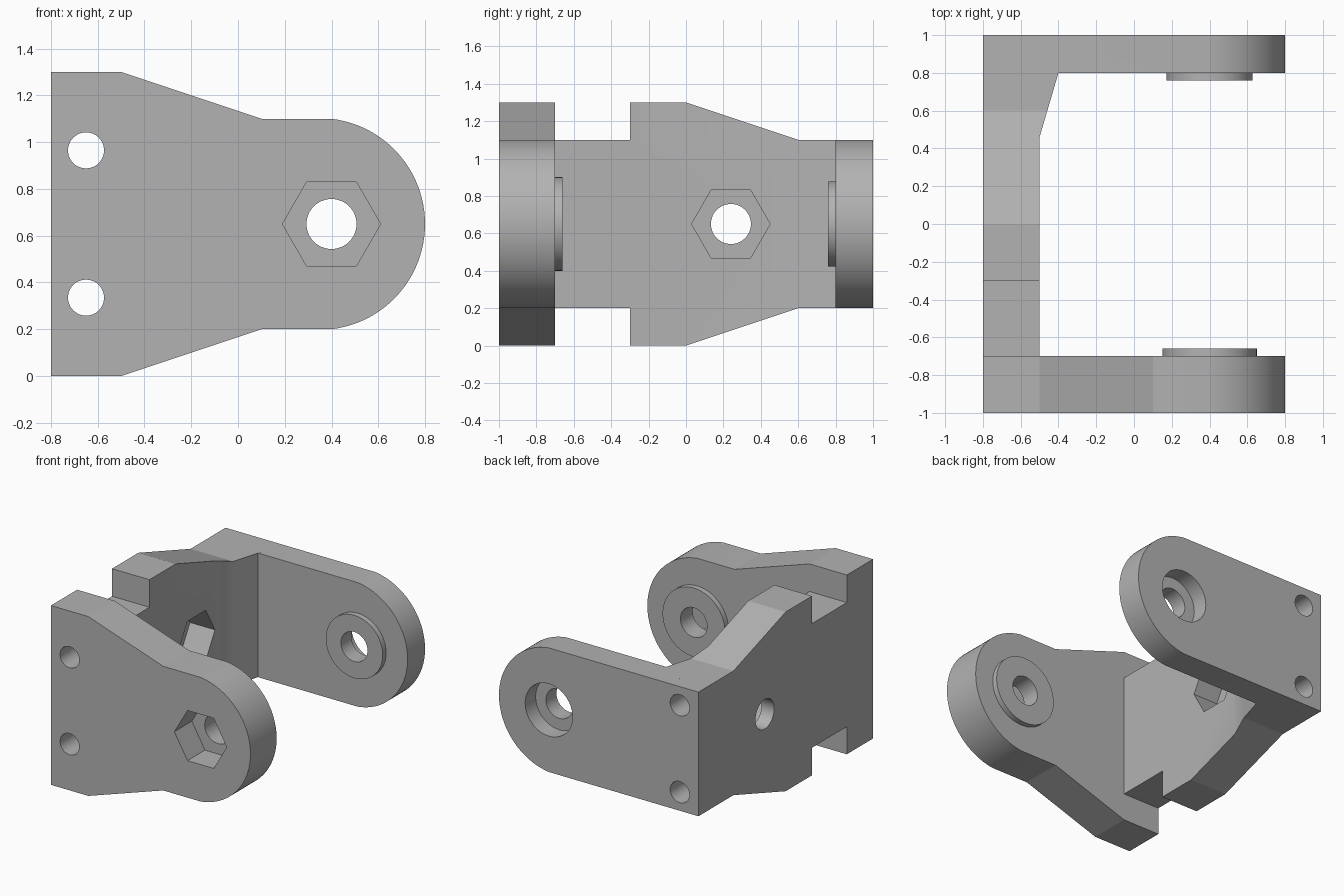
import bpy, bmesh
from math import pi, sin, cos, atan2

cube = bpy.data.objects.get("Cube")
if cube:
    bpy.data.objects.remove(cube, do_unlink=True)

MID = 0.65                  # height of the symmetry plane
PIN_X, NUT_Y = 0.4, 0.24    # hole centres in the plates and the wall
BORE, HEX = 0.107, 0.21

grey = bpy.data.materials.new("mid grey")
grey.use_nodes = True
tone = (0.45, 0.45, 0.45, 1)
grey.diffuse_color = tone
grey.node_tree.nodes["Principled BSDF"].inputs["Base Color"].default_value = tone


def prism(name, points, axis, start, end):
    """Extrude a 2D outline along an axis."""
    place = {"X": lambda u, v, t: (t, u, v),
             "Y": lambda u, v, t: (u, t, v),
             "Z": lambda u, v, t: (u, v, t)}[axis]
    bm = bmesh.new()
    lo = [bm.verts.new(place(u, v, start)) for u, v in points]
    hi = [bm.verts.new(place(u, v, end)) for u, v in points]
    bm.faces.new(lo)
    bm.faces.new(hi)
    n = len(points)
    for i in range(n):
        j = (i + 1) % n
        bm.faces.new((lo[i], lo[j], hi[j], hi[i]))
    bmesh.ops.recalc_face_normals(bm, faces=bm.faces)
    mesh = bpy.data.meshes.new(name)
    bm.to_mesh(mesh)
    bm.free()
    mesh.materials.append(grey)
    obj = bpy.data.objects.new(name, mesh)
    bpy.context.collection.objects.link(obj)
    return obj


def ring(u, v, radius, sides=48):
    return [(u + radius * cos(2 * pi * i / sides), v + radius * sin(2 * pi * i / sides))
            for i in range(sides)]


def mirrored(lower):
    """Complete a lower outline with its reflection about the middle height."""
    return lower + [(u, 2 * MID - v) for u, v in reversed(lower)]


def combine(target, tool, operation):
    mod = target.modifiers.new(operation, "BOOLEAN")
    mod.operation, mod.solver, mod.object = operation, "EXACT", tool
    bpy.context.view_layer.objects.active = target
    bpy.ops.object.modifier_apply(modifier=mod.name)
    bpy.data.objects.remove(tool, do_unlink=True)


# Rounded end shared by both side plates
ARC_X, ARC_R = 0.347, 0.453
sweep = atan2(0.45, PIN_X - ARC_X)
nose = [(ARC_X + ARC_R * cos(sweep * (i / 24 - 1)), MID + ARC_R * sin(sweep * (i / 24 - 1)))
        for i in range(24)]
tip = [(0.8, MID)]


def plate_outline(lower):
    half = lower + nose
    return half + tip + [(u, 2 * MID - v) for u, v in reversed(half)]


# Side plates
bracket = prism("bracket", plate_outline([(-0.8, 0), (-0.5, 0), (0.1, 0.2)]), "Y", -1, -0.7)
back_plate = prism("back_plate", plate_outline([(-0.8, 0.2)]), "Y", 0.8, 1)

# Joining wall with notched ends and a thickened back corner
wall = prism("wall", mirrored([(-0.85, 0.2), (-0.3, 0.2), (-0.3, 0), (0, 0), (0.6, 0.2), (0.9, 0.2)]),
             "X", -0.8, -0.35)
corner_cut = [(-0.5, -0.95), (-0.5, 0.46), (-0.4, 0.8), (-0.36, 0.936), (0, 0.936), (0, -0.95)]
combine(wall, prism("corner_cutter", corner_cut, "Z", -0.2, 1.5), "DIFFERENCE")
combine(bracket, wall, "UNION")
combine(bracket, back_plate, "UNION")

# Raised bosses on the inner faces
combine(bracket, prism("front_boss", ring(PIN_X, MID, 0.25, 64), "Y", -0.8, -0.66), "UNION")
combine(bracket, prism("back_boss", ring(PIN_X, MID, 0.228, 64), "Y", 0.76, 0.9), "UNION")

# Pivot bore, bolt holes and wall hole
cutters = [
    prism("pivot_bore", ring(PIN_X, MID, BORE), "Y", -1.2, 1.2),
    prism("wall_bore", ring(NUT_Y, MID, BORE), "X", -1, -0.2),
    prism("front_nut_pocket", ring(PIN_X, MID, HEX, 6), "Y", -1.2, -0.8),
    prism("wall_nut_pocket", ring(NUT_Y, MID, HEX, 6), "X", -0.7, -0.2),
    prism("back_counterbore", ring(PIN_X, MID, 0.19), "Y", 0.88, 1.2),
]
for side in (-1, 1):
    cutters.append(prism("bolt_hole", ring(-0.65, MID + side * 0.315, 0.077), "Y", -1.2, 1.2))
for cutter in cutters:
    cutter.hide_render = True
    combine(bracket, cutter, "DIFFERENCE")

# Smooth the round surfaces, keep edges crisp
bpy.ops.object.select_all(action="DESELECT")
bracket.select_set(True)
bpy.context.view_layer.objects.active = bracket
bpy.ops.object.shade_smooth_by_angle(angle=0.3)
